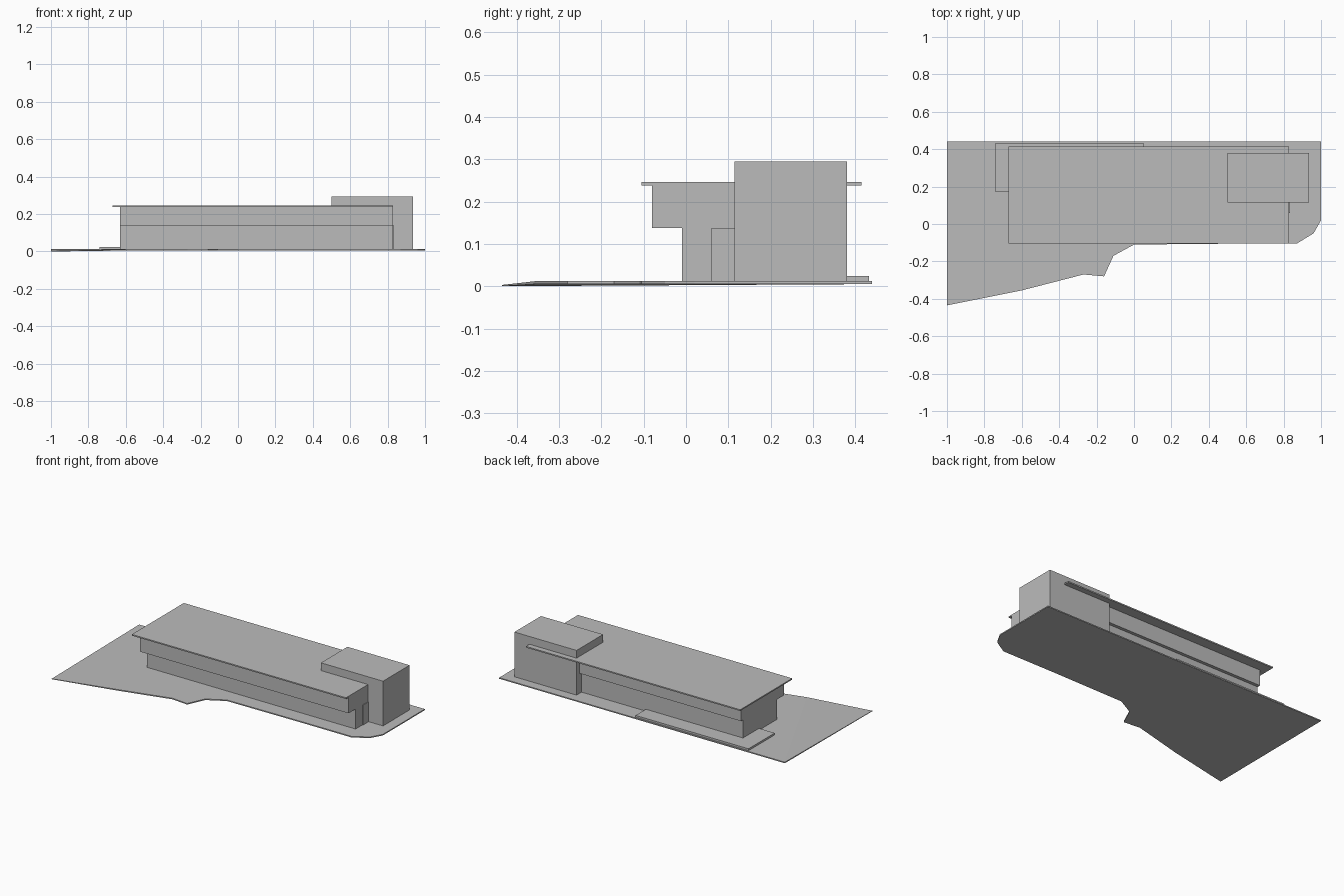
import bpy
import bmesh

default = bpy.data.objects.get("Cube")
if default:
    bpy.data.objects.remove(default, do_unlink=True)

# One plain grey for the whole massing
grey = bpy.data.materials.new("plain_grey")
grey.use_nodes = True
grey.diffuse_color = (0.5, 0.5, 0.5, 1)
grey.node_tree.nodes["Principled BSDF"].inputs["Base Color"].default_value = (0.5, 0.5, 0.5, 1)


def add_object(name, bm):
    bmesh.ops.recalc_face_normals(bm, faces=bm.faces)
    mesh = bpy.data.meshes.new(name)
    bm.to_mesh(mesh)
    bm.free()
    mesh.materials.append(grey)
    obj = bpy.data.objects.new(name, mesh)
    bpy.context.collection.objects.link(obj)
    return obj


def box(name, x, y, z):
    """Box from its (low, high) extents on each axis."""
    bm = bmesh.new()
    bmesh.ops.create_cube(bm, size=1)
    for v in bm.verts:
        v.co = [span[0] if c < 0 else span[1] for c, span in zip(v.co, (x, y, z))]
    return add_object(name, bm)


# Site plate, dipping towards its front right corner
outline = [(-1, -0.435), (-0.6, -0.355), (-0.27, -0.27), (-0.16, -0.28),
           (-0.11, -0.17), (0, -0.11), (0.51, -0.105), (0.87, -0.105),
           (0.96, -0.05), (1, 0.02), (1, 0.44), (-1, 0.44)]
bm = bmesh.new()
top = [bm.verts.new((x, y, 0.012)) for x, y in outline]
bottom = [bm.verts.new((x, y, 0.005)) for x, y in outline]
top[0].co.z, bottom[0].co.z = 0.003, 0
bm.faces.new(top)
bm.faces.new(bottom)
for i in range(len(outline)):
    j = (i + 1) % len(outline)
    bm.faces.new((top[i], top[j], bottom[j], bottom[i]))
bmesh.ops.triangulate(bm, faces=[f for f in bm.faces if len(f.verts) > 4])
add_object("site_plate", bm)

# Two storeys, the upper one overhanging front and back
length = (-0.63, 0.83)
box("lower_storey", length, (-0.01, 0.33), (0.01, 0.138))
box("upper_storey", length, (-0.08, 0.35), (0.138, 0.238))

# Flat roof, stair tower, end wall and rear terrace
box("roof_slab", (-0.67, 0.83), (-0.105, 0.415), (0.238, 0.246))
box("tower", (0.5, 0.935), (0.115, 0.38), (0.01, 0.295))
box("end_wall", (0.826, 0.834), (0.06, 0.12), (0.01, 0.138))
box("rear_terrace", (-0.74, 0.05), (0.17, 0.432), (0.01, 0.024))
